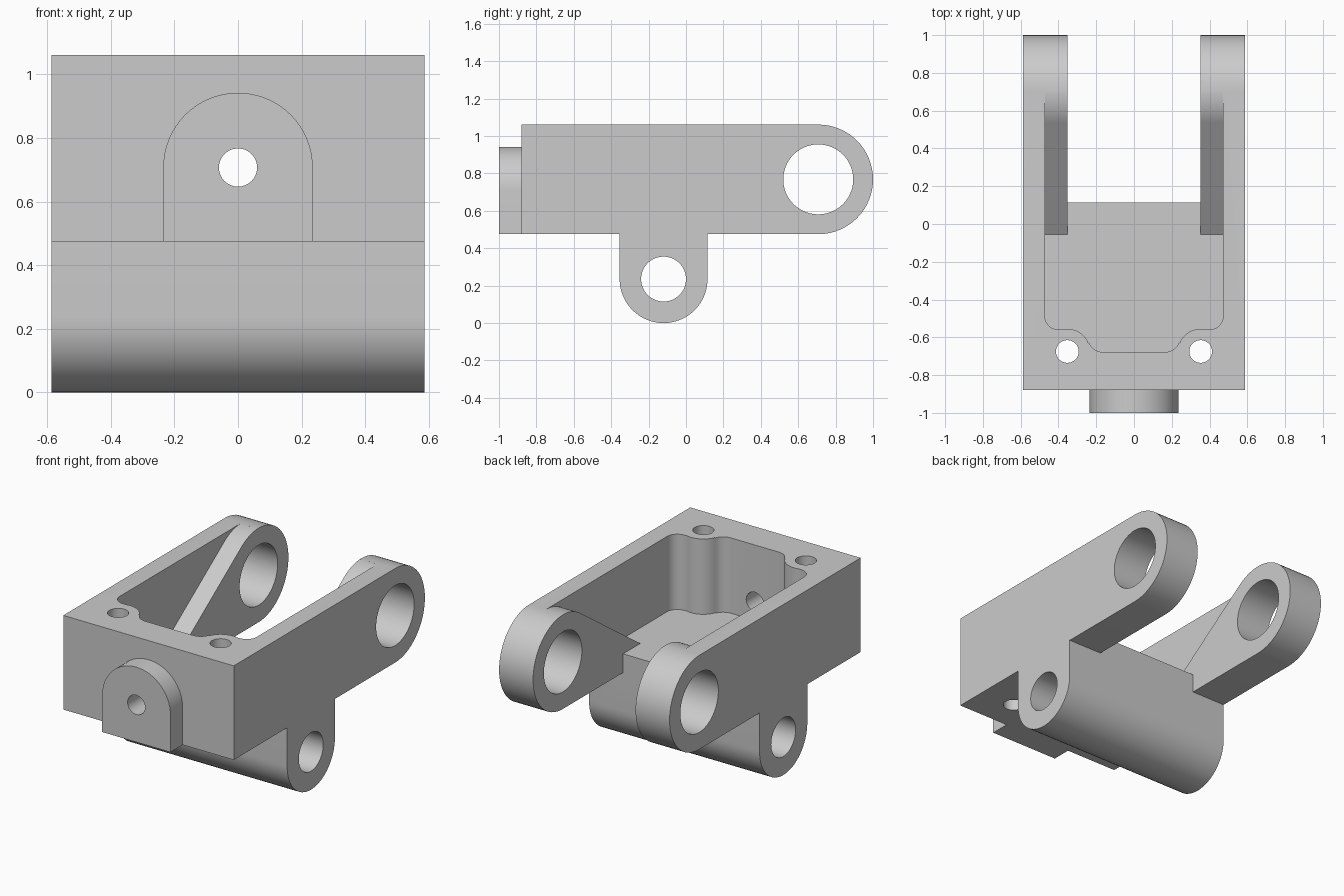
import bpy, bmesh, math
from mathutils import Vector

if "Cube" in bpy.data.objects:
    bpy.data.objects.remove(bpy.data.objects["Cube"], do_unlink=True)

grey = bpy.data.materials.new("plain grey")
grey.use_nodes = True
grey.diffuse_color = (0.6, 0.6, 0.6, 1)
grey.node_tree.nodes["Principled BSDF"].inputs["Base Color"].default_value = (0.6, 0.6, 0.6, 1)

# Main dimensions
HALF, INNER, LUG_IN = 0.587, 0.472, 0.353
FRONT, REAR = -0.88, 0.115
BASE, FLOOR, TOP = 0.475, 0.592, 1.061
LUG, LUG_R = (0.707, 0.768), 0.293
BARREL, BARREL_R = (-0.12, 0.235), 0.235
TAB_Z, TAB_R = 0.707, 0.235
SCREW_Y, SCREW_R = -0.675, 0.06


def arc(center, r, start, end, steps=32):
    angles = [math.radians(start + (end - start) * i / steps) for i in range(steps + 1)]
    return [(center[0] + r * math.cos(a), center[1] + r * math.sin(a)) for a in angles]


def circle(center, r):
    return arc(center, r, 0, 360, 64)[:-1]


def prism(name, axis, profile, low, high):
    """Extrude a closed profile along one axis."""
    place = {"x": lambda u, v, w: (w, u, v),
             "y": lambda u, v, w: (u, w, v),
             "z": lambda u, v, w: (u, v, w)}[axis]
    bm = bmesh.new()
    face = bm.faces.new([bm.verts.new(place(u, v, low)) for u, v in profile])
    new = bmesh.ops.extrude_face_region(bm, geom=[face])["geom"]
    shift = Vector(place(0, 0, high - low))
    bmesh.ops.translate(bm, vec=shift, verts=[g for g in new if isinstance(g, bmesh.types.BMVert)])
    bmesh.ops.recalc_face_normals(bm, faces=bm.faces[:])
    mesh = bpy.data.meshes.new(name)
    bm.to_mesh(mesh)
    bm.free()
    mesh.materials.append(grey)
    ob = bpy.data.objects.new(name, mesh)
    bpy.context.collection.objects.link(ob)
    return ob


def combine(target, tool, operation="DIFFERENCE"):
    mod = target.modifiers.new("cut", "BOOLEAN")
    mod.operation, mod.solver, mod.object = operation, "EXACT", tool
    bpy.context.view_layer.objects.active = target
    bpy.ops.object.modifier_apply(modifier=mod.name)
    bpy.data.objects.remove(tool, do_unlink=True)


# Bracket body: block, rounded arms and hanging barrel in one side profile
side = [(FRONT, TOP), (FRONT, BASE), (BARREL[0] - BARREL_R, BASE)]
side += arc(BARREL, BARREL_R, 180, 360)
side += [(REAR, BASE)] + arc(LUG, LUG_R, -90, 90)
body = prism("bracket_body", "x", side, -HALF, HALF)

# Pocket outline: rounded corners that step around the two screw bosses
half = [(INNER, 0.8)]
half += arc((INNER - 0.07, -0.488), 0.07, 0, -84, 10)
half += arc((LUG_IN, SCREW_Y), 0.12, 75, 158, 12)
half += arc((0.165, -0.6), 0.078, -20, -90, 8)
outline = half + [(-x, y) for x, y in reversed(half)]
pocket = prism("pocket_cutter", "z", outline, 0.3, 1.3)

# Limit the pocket to the space above the floor and the sloping webs
toe = Vector((-0.055, FLOOR))
reach = Vector(LUG) - toe
slope = math.degrees(math.atan2(reach.y, reach.x) + math.asin(LUG_R / reach.length))
above = [(-1.2, 1.4), (-1.2, FLOOR), tuple(toe)]
above += arc(LUG, LUG_R, 90 + slope, 92, 16) + [(LUG[0], 1.4)]
combine(pocket, prism("web_limit", "x", above, -1, 1), "INTERSECT")
combine(body, pocket)

# Open gap between the arms, stepping down behind the floor
gap = [(-0.2, 1.3), (-0.2, FLOOR), (REAR, FLOOR), (REAR, 0.4), (1.2, 0.4), (1.2, 1.3)]
combine(body, prism("gap_cutter", "x", gap, -LUG_IN, LUG_IN))

# Pivot holes through the arms and the barrel
combine(body, prism("arm_hole", "x", circle(LUG, 0.187), -1, 1))
combine(body, prism("barrel_hole", "x", circle(BARREL, 0.12), -1, 1))

# Vertical screw holes
for s in (-1, 1):
    combine(body, prism("screw_hole", "z", circle((s * LUG_IN, SCREW_Y), SCREW_R), 0.3, 1.3))

# Front tab with rounded top, and its hole running into the pocket
tab_shape = [(-TAB_R, BASE), (TAB_R, BASE)] + arc((0, TAB_Z), TAB_R, 0, 180)
tab = prism("front_tab", "y", tab_shape, -1, FRONT)
for part in (body, tab):
    combine(part, prism("tab_hole", "y", circle((0, TAB_Z), SCREW_R), -1.2, -0.4))

# Smooth the round faces, keep the edges crisp
for part in (body, tab):
    bpy.ops.object.select_all(action="DESELECT")
    part.select_set(True)
    bpy.context.view_layer.objects.active = part
    bpy.ops.object.shade_smooth_by_angle(angle=math.radians(30))
